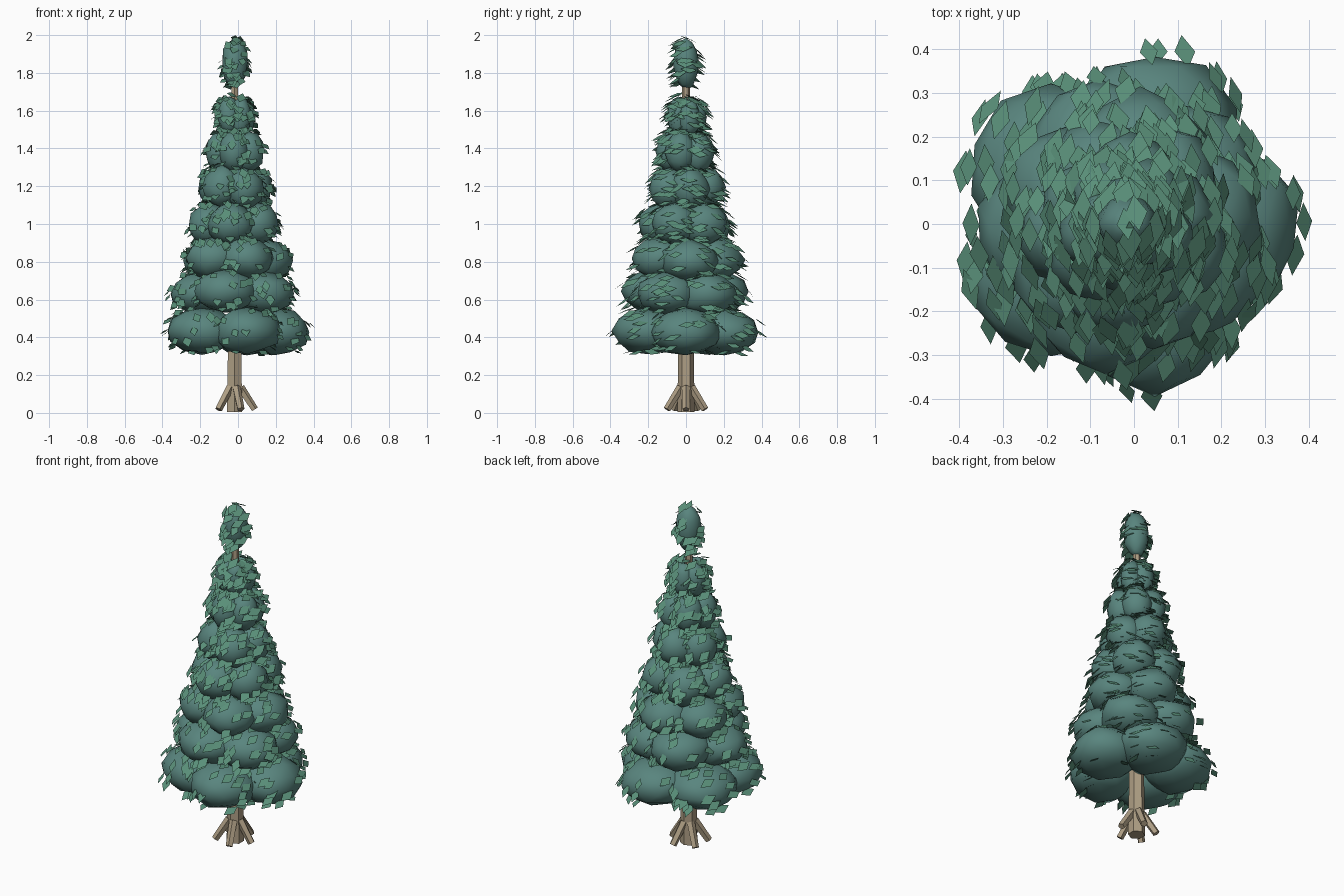
import bpy, bmesh, math, random
from mathutils import Vector, Matrix, noise

if "Cube" in bpy.data.objects:
    bpy.data.objects.remove(bpy.data.objects["Cube"])

random.seed(7)
CX = -0.018  # trunk axis


def material(name, rgb):
    m = bpy.data.materials.new(name)
    m.diffuse_color = (*rgb, 1)
    m.use_nodes = True
    m.node_tree.nodes["Principled BSDF"].inputs["Base Color"].default_value = m.diffuse_color
    return m


BARK = material("bark", (0.42, 0.34, 0.23))
FOLIAGE = material("foliage", (0.10, 0.235, 0.21))
LEAF = material("leaf", (0.10, 0.275, 0.19))


def finish(bm, name, mat, smooth=False):
    me = bpy.data.meshes.new(name)
    for f in bm.faces:
        f.smooth = smooth
    bm.to_mesh(me)
    bm.free()
    me.materials.append(mat)
    ob = bpy.data.objects.new(name, me)
    bpy.context.collection.objects.link(ob)
    return ob


def limb(bm, a, b, r1, r2, sides):
    a, b = Vector(a), Vector(b)
    d = b - a
    mat = Matrix.Translation((a + b) / 2) @ d.to_track_quat('Z', 'Y').to_matrix().to_4x4()
    bmesh.ops.create_cone(bm, cap_ends=True, segments=sides, radius1=r1, radius2=r2,
                          depth=d.length, matrix=mat)


# Trunk
bm = bmesh.new()
limb(bm, (CX, 0, 0.005), (CX, 0, 1.85), 0.046, 0.018, 6)
finish(bm, "trunk", BARK)

# Roots
bm = bmesh.new()
for i in range(5):
    a = math.tau * i / 5
    c, s = math.cos(a), math.sin(a)
    limb(bm, (CX + 0.03 * c, 0.03 * s, 0.135), (CX + 0.106 * c, 0.106 * s, 0.018), 0.023, 0.020, 5)
for v in bm.verts:
    v.co.z = max(v.co.z, 0)
finish(bm, "roots", BARK)

# Foliage clumps: height, ring radius, clump radius, half height, count, turn
TIERS = [
    (0.435, 0.213, 0.188, 0.122, 5, 0),
    (0.635, 0.178, 0.165, 0.112, 5, 39),
    (0.815, 0.155, 0.146, 0.112, 5, 6),
    (1.00, 0.130, 0.120, 0.112, 5, 45),
    (1.19, 0.102, 0.100, 0.110, 5, 12),
    (1.38, 0.080, 0.080, 0.108, 5, 51),
    (1.565, 0.050, 0.058, 0.102, 5, 18),
]
clumps = []
for z, ring, r, h, n, turn in TIERS:
    for i in range(n):
        a = math.radians(turn) + math.tau * i / n
        k = random.uniform(0.97, 1.04)
        clumps.append((Vector((CX + ring * math.cos(a), ring * math.sin(a),
                               z + random.uniform(-0.01, 0.01))), Vector((r * k, r * k, h))))
clumps.append((Vector((CX + 0.002, 0, 1.85)), Vector((0.068, 0.068, 0.135))))

bm = bmesh.new()
for c, s in clumps:
    vs = bmesh.ops.create_icosphere(bm, subdivisions=2, radius=1)["verts"]
    for v in vs:
        k = 1.01 + 0.13 * noise.noise(v.co * 1.9 + c * 23)
        v.co = c + Vector((v.co.x * s.x, v.co.y * s.y, v.co.z * s.z)) * k
finish(bm, "foliage_clumps", FOLIAGE, True)

# Diamond leaves scattered over the clumps
bm = bmesh.new()


def leaf(p, normal, length, width, spin):
    m = Matrix.Translation(p) @ normal.to_track_quat('Z', 'Y').to_matrix().to_4x4()
    # long diagonal follows the y axis projected into the leaf plane
    y = (Vector((0, 1, 0)) - normal * normal.y).normalized()
    m = Matrix.Translation(p) @ Matrix((y.cross(normal), y, normal)).transposed().to_4x4()
    m = m @ Matrix.Rotation(spin, 4, 'Z')
    pts = [(0, -length, 0), (width, 0, 0), (0, length, 0), (-width, 0, 0)]
    bm.faces.new([bm.verts.new(m @ Vector(q)) for q in pts])


for c, s in clumps:
    out = Vector((c.x - CX, c.y, 0))
    placed = 0
    goal = 44 if out.length < 0.01 else 22
    while placed < goal:
        d = Vector([random.gauss(0, 1) for _ in range(3)]).normalized()
        # favour the outward-facing side
        if d.z < -0.85 or (out.length > 0.01 and d.dot(out.normalized()) < -0.2):
            continue
        p = c + Vector((d.x * s.x, d.y * s.y, d.z * s.z)) * random.uniform(1.0, 1.08)
        p += d * 0.006
        up = Vector((d.x * 0.75, d.y * 0.75, 0.8))
        up += Vector([random.uniform(-0.2, 0.2) for _ in range(3)])
        size = random.uniform(0.038, 0.050)
        p.x = max(-0.405, min(0.400, p.x))
        p.y = max(-0.395, min(0.395, p.y))
        p.z = min(p.z, 1.975)
        leaf(p, up.normalized(), size, size * 0.55, random.uniform(-0.2, 0.2))
        placed += 1
# Leaf at the very tip
leaf(Vector((CX, 0, 1.985)), Vector((0.1, 0.35, 0.93)).normalized(), 0.04, 0.022, 0.1)
finish(bm, "leaves", LEAF)
